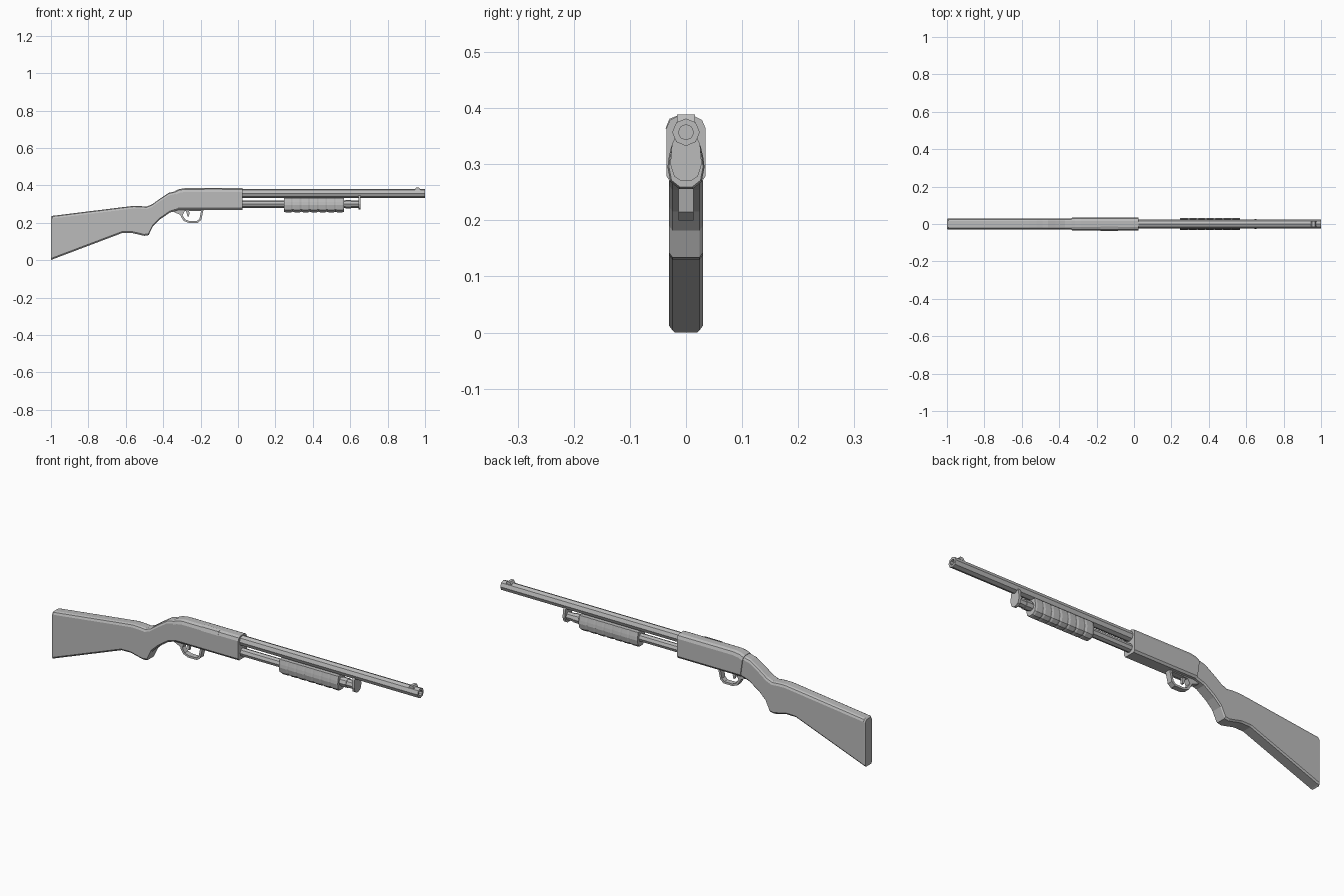
import bpy, bmesh, math

cube = bpy.data.objects.get("Cube")
if cube:
    bpy.data.objects.remove(cube)

grey = bpy.data.materials.new("plain grey")
grey.use_nodes = True
grey.diffuse_color = (0.5, 0.5, 0.5, 1)
grey.node_tree.nodes["Principled BSDF"].inputs["Base Color"].default_value = (0.5, 0.5, 0.5, 1)


def finish(name, bm):
    bmesh.ops.recalc_face_normals(bm, faces=bm.faces)
    mesh = bpy.data.meshes.new(name)
    bm.to_mesh(mesh)
    bm.free()
    mesh.materials.append(grey)
    obj = bpy.data.objects.new(name, mesh)
    bpy.context.collection.objects.link(obj)
    return obj


def loft(name, rings):
    """Skin a list of equal-length point rings and cap both ends."""
    bm = bmesh.new()
    loops = [[bm.verts.new(p) for p in ring] for ring in rings]
    n = len(loops[0])
    for a, b in zip(loops, loops[1:]):
        for i in range(n):
            j = (i + 1) % n
            bm.faces.new((a[i], a[j], b[j], b[i]))
    bm.faces.new(loops[0])
    bm.faces.new(loops[-1])
    return finish(name, bm)


def turned(name, z, profile, sides=8):
    """Round part along x from (x, radius) pairs."""
    angles = [2 * math.pi * i / sides for i in range(sides)]
    return loft(name, [[(x, r * math.cos(a), z + r * math.sin(a)) for a in angles]
                       for x, r in profile])


def plate(name, points, half, y=0):
    """Side profile in x and z, given thickness in y."""
    return loft(name, [[(x, y + s * half, z) for x, z in points] for s in (-1, 1)])


def body_ring(top, bottom, half, section):
    """Mirrored cross-section: (inset from side, depth from top or bottom edge)."""
    (xt, zt), (xb, zb) = top, bottom
    height = zt - zb
    right = []
    for inset, depth in section:
        t = depth / height if depth >= 0 else 1 + (depth + 1e-6) / height
        right.append((xt + (xb - xt) * t, half - inset, zt + (zb - zt) * t))
    return right + [(x, -y, z) for x, y, z in reversed(right)]


# Stock: top and bottom outline points from butt to receiver
stock_section = [(0.014, 0), (0.005, 0.004), (0, 0.014), (0, -0.008), (0.006, -0.000001)]
top_line = [(-1, 0.232), (-0.993, 0.237), (-0.62, 0.283), (-0.56, 0.29), (-0.52, 0.289),
            (-0.49, 0.286), (-0.46, 0.298), (-0.42, 0.327), (-0.37, 0.36), (-0.325, 0.371)]
bottom_line = [(-1, 0), (-0.993, 0.004), (-0.62, 0.145), (-0.57, 0.146), (-0.5, 0.13),
               (-0.478, 0.134), (-0.455, 0.182), (-0.42, 0.216), (-0.365, 0.254), (-0.31, 0.271)]
widths = [0.026] + [0.03] * (len(top_line) - 1)
loft("stock", [body_ring(t, b, w, stock_section)
               for t, b, w in zip(top_line, bottom_line, widths)])

# Receiver
receiver_section = [(0.018, 0), (0.006, 0.006), (0, 0.02), (0, -0.01), (0.007, -0.000001)]
loft("receiver", [body_ring(t, b, 0.0345, receiver_section) for t, b in [
    ((-0.335, 0.371), (-0.32, 0.268)), ((-0.315, 0.38), (-0.3, 0.268)),
    ((-0.285, 0.385), (-0.27, 0.268)), ((0.025, 0.385), (0.025, 0.268))]])

# Ejection port cover on the right upper edge of the receiver
port = [(-0.014, 0.387), (-0.0295, 0.381), (-0.0365, 0.364), (-0.033, 0.364), (-0.015, 0.383)]
loft("ejection_port_cover", [[(x, y, z) for y, z in port] for x in (-0.18, -0.085)])

# Barrel with a hollow muzzle, and the magazine tube below it
turned("barrel", 0.357, [(0, 0.0245), (1, 0.0245), (1, 0.0135), (0.9, 0.0135)])
turned("magazine_tube", 0.3, [(0, 0.02), (0.645, 0.02)])
plate("front_sight", [(0.945, 0.376), (0.953, 0.389), (0.968, 0.389), (0.975, 0.376)], 0.016)

# Ribbed sliding grip
grip_half = [(0.026, 0.034), (0.031, 0.012), (0.033, -0.004), (0.028, -0.03), (0.012, -0.043)]
grip_ring = grip_half + [(-y, z) for y, z in reversed(grip_half)]
ribs = 7
stations = [(0.245, 0.93)]
for i in range(ribs):
    x = 0.25 + i * 0.32 / ribs
    stations += [(x + 0.006, 1), (x + 0.034, 1), (x + 0.32 / ribs - 0.003, 0.92)]
loft("sliding_grip", [[(x, y * k, 0.299 + z * (k if z < 0 else 1)) for y, z in grip_ring]
                      for x, k in stations])
turned("grip_sleeve", 0.3, [(0.575, 0.023), (0.605, 0.023)])

# Clamp joining magazine tube and barrel
clamp_half = [(0.018, 0.352), (0.025, 0.335), (0.028, 0.3), (0.021, 0.278), (0.008, 0.27)]
clamp = clamp_half + [(-y, z) for y, z in reversed(clamp_half)]
loft("barrel_clamp", [[(x, y, z) for y, z in clamp] for x in (0.643, 0.656)])

# Trigger guard, its base plate and the trigger
outer = [(-0.312, 0.275), (-0.306, 0.235), (-0.29, 0.21), (-0.265, 0.2),
         (-0.215, 0.2), (-0.197, 0.215), (-0.183, 0.275)]
inner = [(-0.195, 0.275), (-0.206, 0.222), (-0.219, 0.21), (-0.262, 0.21),
         (-0.282, 0.218), (-0.296, 0.24), (-0.3, 0.275)]
plate("trigger_guard", outer + inner, 0.0135)
plate("guard_base", [(-0.355, 0.263), (-0.31, 0.243), (-0.296, 0.24),
                     (-0.285, 0.262), (-0.19, 0.264), (-0.18, 0.275), (-0.34, 0.275)], 0.0135)
plate("trigger", [(-0.282, 0.27), (-0.274, 0.25), (-0.27, 0.234), (-0.262, 0.234),
                  (-0.26, 0.25), (-0.262, 0.27)], 0.006)
